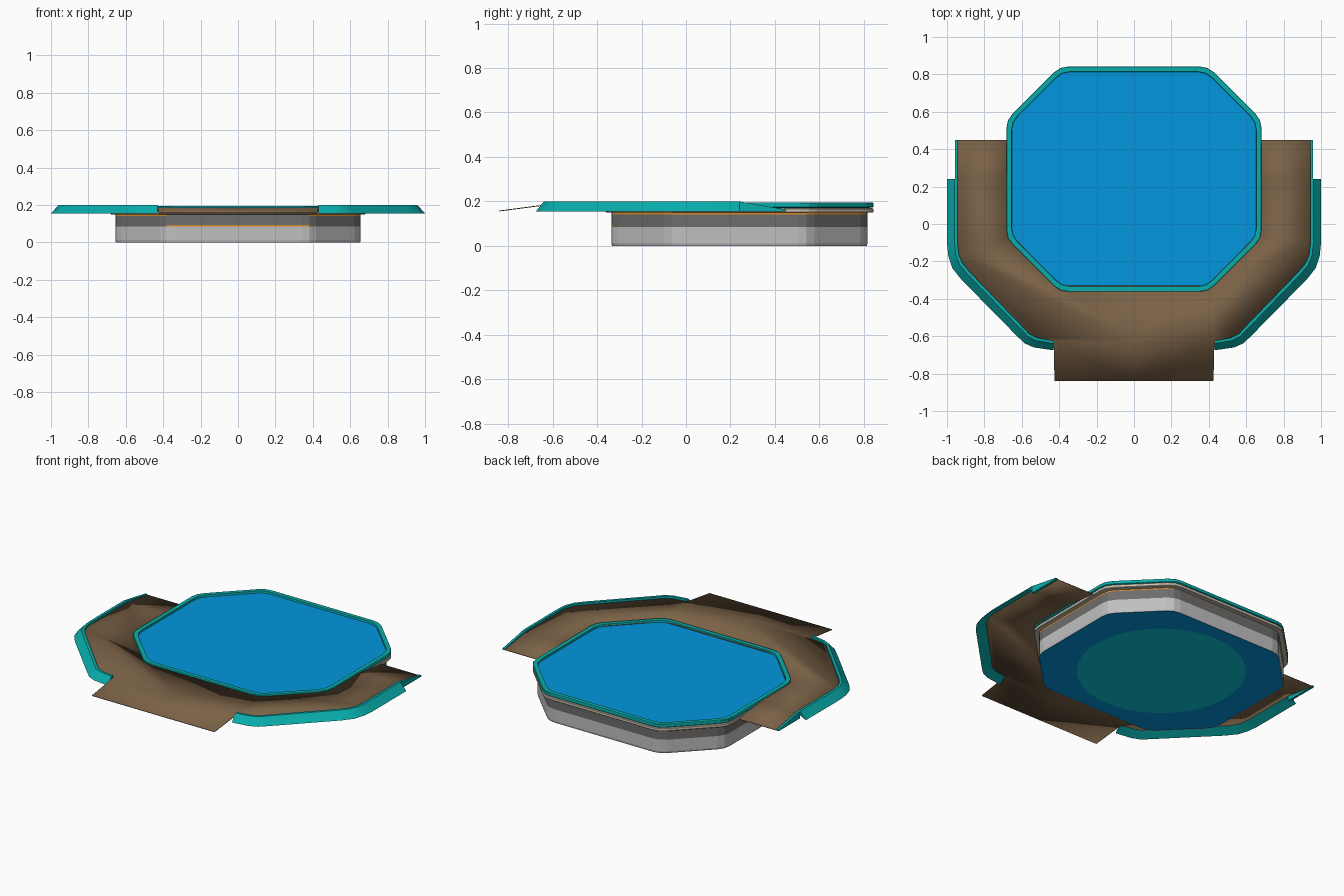
import bpy, bmesh, math
from mathutils import Vector

if "Cube" in bpy.data.objects:
    bpy.data.objects.remove(bpy.data.objects["Cube"])


def material(name, r, g, b):
    lin = [(c / 255 / 12.92) if c < 11 else ((c / 255 + 0.055) / 1.055) ** 2.4 for c in (r, g, b)]
    m = bpy.data.materials.new(name)
    m.diffuse_color = (*lin, 1)
    m.use_nodes = True
    m.node_tree.nodes["Principled BSDF"].inputs["Base Color"].default_value = m.diffuse_color
    return m


TEAL = material("teal", 8, 174, 172)
AQUA = material("aqua", 8, 205, 218)
BLUE = material("water blue", 2, 150, 222)
BROWN = material("deck brown", 122, 97, 70)
LIGHT = material("light grey", 192, 192, 192)
DARK = material("dark grey", 110, 109, 108)
ORANGE = material("orange", 215, 140, 45)
BEIGE = material("beige", 205, 192, 174)


def build(name, verts, faces, mats, rule=None, mirror=False, recalc=False, angle=8):
    me = bpy.data.meshes.new(name)
    me.from_pydata([tuple(v) for v in verts], [], faces)
    if recalc:
        bm = bmesh.new()
        bm.from_mesh(me)
        bmesh.ops.recalc_face_normals(bm, faces=bm.faces)
        bm.to_mesh(me)
        bm.free()
    ob = bpy.data.objects.new(name, me)
    bpy.context.collection.objects.link(ob)
    for m in mats:
        me.materials.append(m)
    if rule:
        for p in me.polygons:
            p.material_index = rule(p)
    if mirror:
        ob.modifiers.new("mirror", 'MIRROR')
    bpy.ops.object.select_all(action='DESELECT')
    ob.select_set(True)
    bpy.context.view_layer.objects.active = ob
    bpy.ops.object.shade_smooth_by_angle(angle=math.radians(angle))
    return ob


def octagon(inset, z, r=0.045):
    """Counter-clockwise octagon with softened corners."""
    hx, hy, c = 0.682 - inset, 0.602 - inset, 0.285 - 0.586 * inset
    q = [(hx, -hy + c), (hx, hy - c), (hx - c, hy), (-hx + c, hy),
         (-hx, hy - c), (-hx, -hy + c), (-hx + c, -hy), (hx - c, -hy)]
    q = [Vector((x, y + 0.24, z)) for x, y in q]
    out = []
    for i, p in enumerate(q):
        a = p + (q[i - 1] - p).normalized() * r
        b = p + (q[(i + 1) % 8] - p).normalized() * r
        out += [a, (a + 2 * p + b) / 4, b]
    return out


def rings(profile):
    verts, faces = [], []
    for inset, z in profile:
        verts += octagon(inset, z)
    n = 24
    for k in range(len(profile) - 1):
        for i in range(n):
            j = (i + 1) % n
            faces.append((k * n + i, k * n + j, (k + 1) * n + j, (k + 1) * n + i))
    return verts, faces


# Pool wall: light below, dark above, orange stripe mid-front and high on the sides
def wall_band(p):
    z = p.center.z
    if z < 0.086:
        return 0
    if z < 0.095:
        return 2 if p.normal.y < -0.9 else 1
    if z > 0.142:
        return 2 if abs(p.normal.x) > 0.5 else 1
    return 1


v, f = rings([(0.029, 0), (0.026, 0.012), (0.026, 0.085), (0.026, 0.094), (0.026, 0.142), (0.026, 0.15)])
build("pool_wall", v, f, [LIGHT, DARK, ORANGE], wall_band)

# Beige lip and teal rim
v, f = rings([(0.026, 0.15), (0.003, 0.15), (0.0, 0.153), (0.0, 0.167), (0.003, 0.17), (0.02, 0.17)])
build("pool_lip", v, f, [BEIGE])
v, f = rings([(0.02, 0.171), (0.003, 0.173), (0.0, 0.176), (0.0, 0.192), (0.002, 0.195), (0.027, 0.195), (0.029, 0.18)])
build("pool_rim", v, f, [TEAL])

# Water surface, floor and round floor patch
build("water", octagon(0.028, 0.183), [tuple(range(24))], [BLUE])
build("pool_floor", octagon(0.029, 0.003), [tuple(reversed(range(24)))], [BLUE])
disc = [(0.48 * math.cos(a * math.pi / 24), 0.24 + 0.48 * math.sin(a * math.pi / 24), 0) for a in range(48)]
build("floor_patch", disc, [tuple(reversed(range(48)))], [AQUA])

# Right half of the curb: foot line and inner line
OUT = [(1, .24), (1, -.10), (.993, -.17), (.972, -.235), (.925, -.295), (.625, -.60), (.585, -.638), (.535, -.66), (.43, -.675)]
INN = [(.943, .24), (.943, -.11), (.936, -.165), (.917, -.21), (.875, -.26), (.585, -.56), (.56, -.588), (.52, -.608), (.43, -.625)]
DECK_Z, LOW_Z, TOP_Z = 0.187, 0.155, 0.2


def sweep(name, sections):
    n = len(sections[0])
    verts = [p for s in sections for p in s]
    faces = [(k * n + i, k * n + (i + 1) % n, (k + 1) * n + (i + 1) % n, (k + 1) * n + i)
             for k in range(len(sections) - 1) for i in range(n)]
    faces += [tuple(range(n)), tuple(range(len(verts) - n, len(verts)))]
    build(name, verts, faces, [TEAL], mirror=True, recalc=True, angle=28)


secs = []
for (ox, oy), (ix, iy) in zip(OUT, INN):
    rx, ry = ix + (ox - ix) * 0.28, iy + (oy - iy) * 0.28
    secs.append([(ox, oy, LOW_Z), (rx, ry, TOP_Z), (ix, iy, TOP_Z), (ix, iy, DECK_Z - 0.004)])
sweep("curb", secs)

# Thin tapering curb beside each rear ramp
sweep("ramp_curb", [[(.958, y, LOW_Z), (.958, y, t), (.943, y, t), (.943, y, LOW_Z)]
                    for y, t in ((.24, TOP_Z), (.45, 0.163))])

# Deck sheet, rear ramp and front ramp (right half, mirrored)
outline = INN + [(0, -.625), (0, -.33), (.39, -.33), (.655, -.06), (.655, .24)]
verts = [(x, y, DECK_Z) for x, y in outline]
n = len(verts)
verts += [(.943, .45, LOW_Z + .004), (.655, .45, LOW_Z + .004), (.425, -.84, LOW_Z + .004), (0, -.84, LOW_Z + .004)]
faces = [tuple(reversed(range(n))), (0, n, n + 1, n - 1), (8, 9, n + 3, n + 2)]
deck = build("deck", verts, faces, [BROWN], mirror=True)
for p in deck.data.polygons:
    if p.normal.z < 0:
        p.flip()
solid = deck.modifiers.new("thickness", 'SOLIDIFY')
solid.thickness = 0.004
